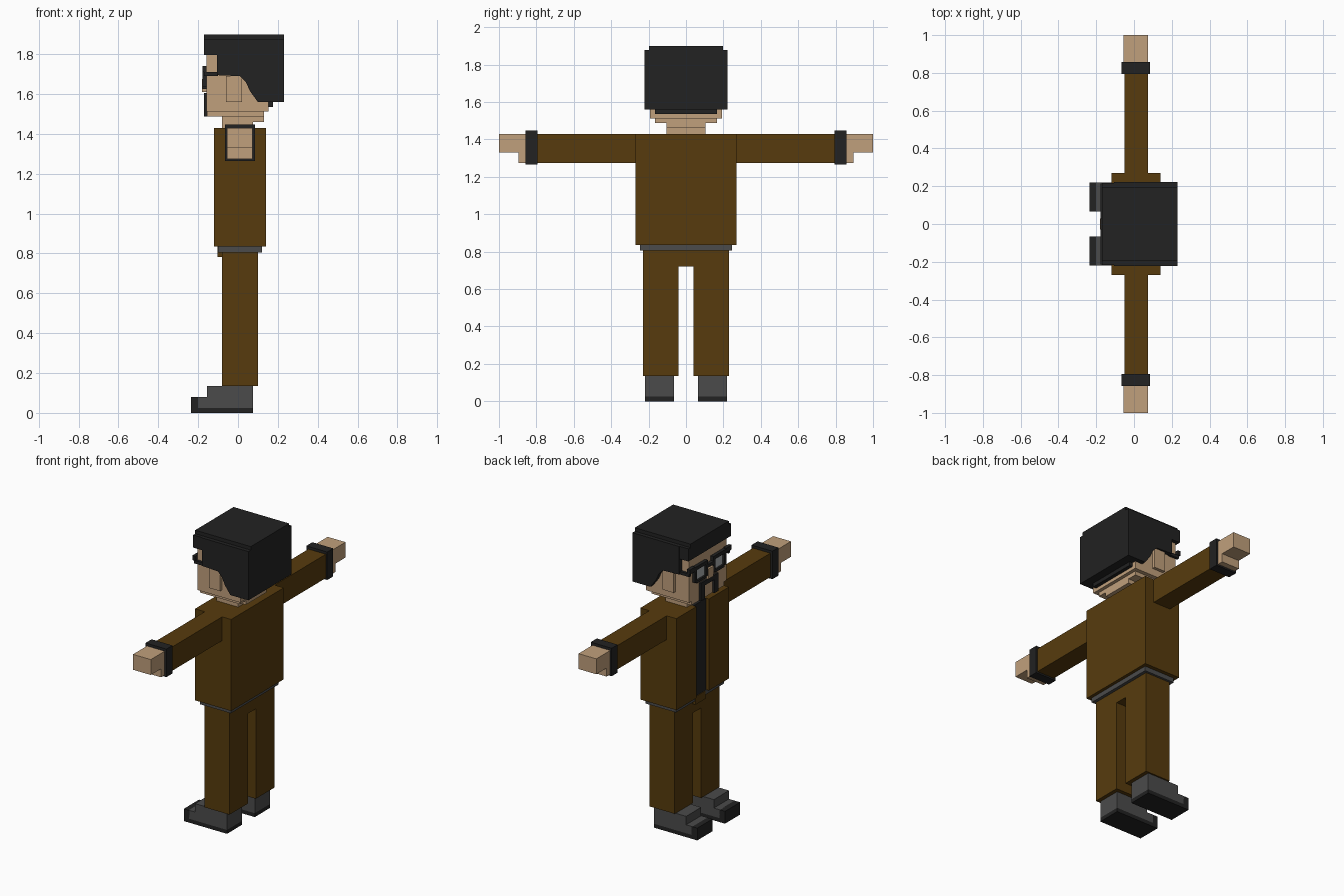
import bpy
import bmesh

cube = bpy.data.objects.get("Cube")
if cube:
    bpy.data.objects.remove(cube, do_unlink=True)


def material(name, rgb):
    m = bpy.data.materials.new(name)
    m.use_nodes = True
    m.diffuse_color = (*rgb, 1)
    bsdf = next(n for n in m.node_tree.nodes if n.type == 'BSDF_PRINCIPLED')
    bsdf.inputs["Base Color"].default_value = (*rgb, 1)
    bsdf.inputs["Roughness"].default_value = 0.9
    return m


BROWN = material("brown cloth", (0.095, 0.044, 0.004))
BLACK = material("soft black", (0.016, 0.016, 0.016))
GRAY = material("dark gray leather", (0.07, 0.07, 0.07))
SKIN = material("skin", (0.53, 0.35, 0.20))
LENS = material("pale lens", (0.42, 0.44, 0.46))


def prism(name, profile, y0, y1, mat):
    """Extrude an (x, z) outline from y0 to y1."""
    bm = bmesh.new()
    face = bm.faces.new([bm.verts.new((x, y0, z)) for x, z in profile])
    ext = bmesh.ops.extrude_face_region(bm, geom=[face])
    verts = [v for v in ext["geom"] if isinstance(v, bmesh.types.BMVert)]
    bmesh.ops.translate(bm, vec=(0, y1 - y0, 0), verts=verts)
    bmesh.ops.recalc_face_normals(bm, faces=bm.faces)
    me = bpy.data.meshes.new(name)
    bm.to_mesh(me)
    bm.free()
    me.materials.append(mat)
    ob = bpy.data.objects.new(name, me)
    bpy.context.collection.objects.link(ob)
    return ob


def box(name, x, y, z, mat):
    return prism(name, [(x[0], z[0]), (x[1], z[0]), (x[1], z[1]), (x[0], z[1])],
                 y[0], y[1], mat)


def pair(name, x, y, z, mat):
    """The same box on both sides of the body."""
    for side, s in (("left", -1), ("right", 1)):
        box(f"{side}_{name}", x, sorted((s * y[0], s * y[1])), z, mat)


# Jacket with open front over a dark shirt
box("jacket_back", (-0.08, 0.14), (-0.27, 0.27), (0.835, 1.43), BROWN)
pair("jacket_front", (-0.12, -0.08), (0.065, 0.27), (0.835, 1.43), BROWN)
box("shirt_front", (-0.10, -0.08), (-0.065, 0.065), (0.835, 1.43), BLACK)
box("belt", (-0.10, 0.12), (-0.245, 0.245), (0.805, 0.835), GRAY)
box("belt_buckle", (-0.104, -0.08), (-0.05, 0.05), (0.782, 0.834), BROWN)

# Trousers
box("hips", (-0.08, 0.10), (-0.23, 0.23), (0.72, 0.805), BROWN)
pair("trouser_leg", (-0.08, 0.10), (0.04, 0.23), (0.135, 0.72), BROWN)

# Shoes
SHOE = [(-0.20, 0.025), (0.075, 0.025), (0.075, 0.135),
        (-0.155, 0.135), (-0.155, 0.08), (-0.20, 0.08)]
for side, s in (("left", -1), ("right", 1)):
    ys = sorted((s * 0.065, s * 0.22))
    prism(f"{side}_shoe", SHOE, *ys, GRAY)
pair("shoe_sole", (-0.235, 0.075), (0.065, 0.22), (0.0, 0.025), BLACK)
pair("shoe_toe_cap", (-0.235, -0.195), (0.065, 0.22), (0.025, 0.08), BLACK)

# Arms, cuffs and hands
pair("sleeve", (-0.05, 0.075), (0.27, 0.80), (1.275, 1.43), BROWN)
pair("cuff", (-0.065, 0.085), (0.795, 0.857), (1.265, 1.447), BLACK)
pair("hand", (-0.055, 0.073), (0.857, 1.0), (1.33, 1.43), SKIN)
pair("thumb", (-0.055, 0.073), (0.857, 0.895), (1.275, 1.33), SKIN)

# Neck and head
box("neck", (-0.08, 0.075), (-0.105, 0.105), (1.43, 1.50), SKIN)
box("nape", (0.07, 0.13), (-0.105, 0.105), (1.46, 1.50), SKIN)
box("jaw", (-0.155, 0.13), (-0.167, 0.167), (1.487, 1.515), SKIN)
box("head", (-0.157, 0.152), (-0.193, 0.193), (1.513, 1.80), SKIN)
pair("ear", (-0.06, 0.02), (0.19, 0.213), (1.56, 1.69), SKIN)
box("nose", (-0.18, -0.157), (-0.028, 0.028), (1.61, 1.675), SKIN)

# Hair: cap, back, nape fringe and shaped sides
box("hair_cap", (-0.17, 0.23), (-0.197, 0.197), (1.795, 1.90), BLACK)
pair("hair_fringe_side", (-0.17, -0.105), (0.19, 0.218), (1.795, 1.877), BLACK)
box("hair_back", (0.152, 0.23), (-0.197, 0.197), (1.56, 1.80), BLACK)
box("hair_nape", (0.09, 0.175), (-0.167, 0.167), (1.535, 1.565), BLACK)
HAIR_SIDE = [(-0.105, 1.877), (-0.105, 1.695), (0.01, 1.69), (0.04, 1.66),
             (0.06, 1.615), (0.10, 1.56), (0.23, 1.56), (0.23, 1.877)]
for side, s in (("left", -1), ("right", 1)):
    ys = sorted((s * 0.193, s * 0.222))
    prism(f"{side}_hair_side", HAIR_SIDE, *ys, BLACK)

# Glasses: frames, lenses, bridge and temples
FX = (-0.178, -0.157)
pair("frame_top", FX, (0.03, 0.16), (1.712, 1.735), BLACK)
pair("frame_bottom", FX, (0.045, 0.14), (1.625, 1.642), BLACK)
pair("frame_inner", FX, (0.03, 0.047), (1.635, 1.715), BLACK)
pair("frame_outer", FX, (0.14, 0.16), (1.635, 1.715), BLACK)
pair("lens", (-0.166, -0.157), (0.045, 0.142), (1.64, 1.714), LENS)
pair("frame_wing", FX, (0.16, 0.215), (1.71, 1.74), BLACK)
pair("glasses_temple", (-0.17, -0.10), (0.193, 0.21), (1.69, 1.71), BLACK)
box("glasses_bridge", FX, (-0.03, 0.03), (1.685, 1.705), BLACK)

# Moustache with long drooping ends
box("moustache", (-0.17, -0.155), (-0.09, 0.09), (1.575, 1.605), BLACK)
pair("moustache_end", (-0.17, -0.153), (0.05, 0.09), (1.487, 1.575), BLACK)
